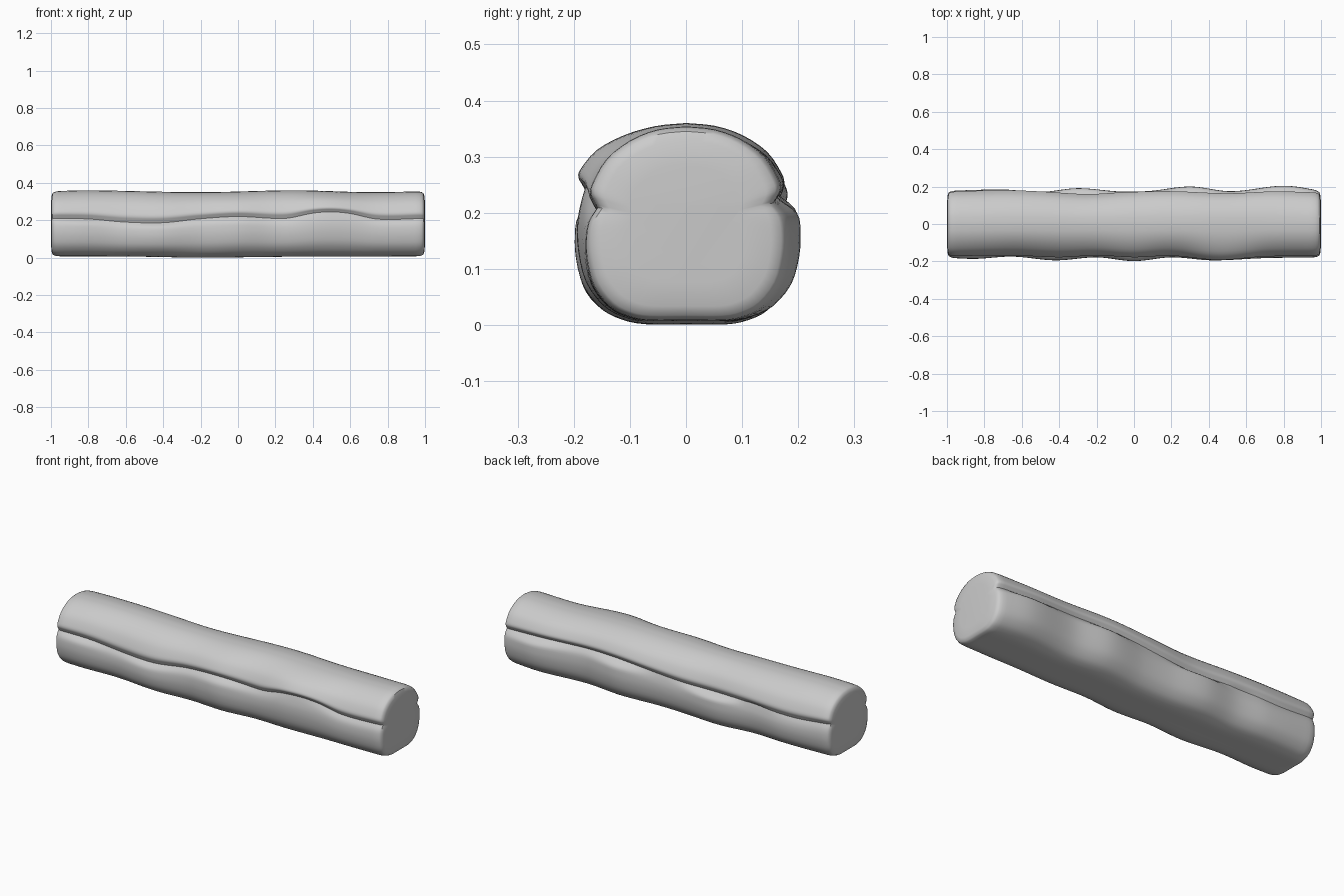
import bpy, bmesh

if "Cube" in bpy.data.objects:
    bpy.data.objects.remove(bpy.data.objects["Cube"])


def curve(keys, t):
    """Catmull-Rom value of (x, value) keys at t."""
    n = len(keys)
    i = max(j for j in range(n - 1) if keys[j][0] <= t or j == 0)
    a, b = keys[i], keys[i + 1]
    p, q = keys[max(i - 1, 0)], keys[min(i + 2, n - 1)]
    h = b[0] - a[0]
    m0 = (b[1] - p[1]) / (b[0] - p[0]) * h
    m1 = (q[1] - a[1]) / (q[0] - a[0]) * h
    s = (t - a[0]) / h
    return ((2*s**3 - 3*s*s + 1) * a[1] + (s**3 - 2*s*s + s) * m0
            + (3*s*s - 2*s**3) * b[1] + (s**3 - s*s) * m1)


def smooth(points, steps=3):
    ys = [(i, p[0]) for i, p in enumerate(points)]
    zs = [(i, p[1]) for i, p in enumerate(points)]
    return [(curve(ys, i / steps), curve(zs, i / steps))
            for i in range((len(points) - 1) * steps + 1)]


# wavy seam height, lower bulge and upper bulge along the length, per side
seam = {-1: [(-1, .21), (-.8, .207), (-.6, .19), (-.4, .187), (-.2, .208), (0, .22),
             (.25, .21), (.4, .238), (.5, .245), (.6, .236), (.75, .206), (1, .21)],
        1: [(-1, .217), (-.77, .2), (-.5, .207), (-.14, .205), (.3, .235), (.67, .23), (1, .217)]}
lower = {-1: [(-1, .18), (-.85, .186), (-.65, .174), (-.42, .194), (-.2, .178), (0, .198),
              (.2, .178), (.42, .194), (.7, .182), (1, .178)],
         1: [(-1, .177), (-.7, .184), (-.5, .171), (-.3, .191), (-.08, .174), (.08, .176),
             (.3, .2), (.52, .175), (.8, .204), (1, .178)]}
upper = {-1: [(-1, .172), (-.65, .168), (-.4, .178), (-.2, .168), (0, .178), (.2, .17),
              (.45, .192), (.7, .174), (1, .17)],
         1: [(-1, .172), (-.7, .181), (-.5, .174), (-.25, .16), (-.05, .17), (.2, .175),
             (.5, .164), (.75, .174), (1, .168)]}
top = [(-1, .355), (-.8, .36), (-.2, .35), (.3, .36), (.7, .35), (1, .355)]
bottom = [(-1, .008), (-.6, .007), (-.2, .001), (.3, .006), (1, .008)]


def half(x, side):
    g, w, u = (curve(d[side], x) for d in (seam, lower, upper))
    t, b = curve(top, x), curve(bottom, x)
    gy = min(u, w) - .012
    low = [(0, 0), (.38, 0), (.58, .035), (.76, .12), (.92, .3), (.99, .53), (1, .73), (.97, .88)]
    low = [(w * y, b + z * (g - b)) for y, z in low] + [(gy, g)]
    up = [(.97, .09), (1, .18), (.975, .31), (.83, .6), (.58, .83), (.3, .96), (0, 1)]
    up = [(gy, g)] + [(u * y, g + z * (t - g)) for y, z in up]
    return [(side * y, z) for y, z in smooth(low) + smooth(up)[1:]]


# log body: lofted rings with softly rounded, slightly domed ends
bm = bmesh.new()
stations = [(-1, .6), (-.997, .85), (-.991, .945), (-.983, .972), (-.97, .993)]
stations += [(-.95 + 1.9 * i / 80, 1) for i in range(81)]
stations += [(-x, s) for x, s in reversed(stations[:5])]
rings = []
for x, s in stations:
    outline = half(x, 1) + half(x, -1)[-2:0:-1]
    rings.append([bm.verts.new((x, y * s, .18 + (z - .18) * s)) for y, z in outline])
for a, b in zip(rings, rings[1:]):
    for i in range(len(a)):
        j = (i + 1) % len(a)
        bm.faces.new((a[i], a[j], b[j], b[i]))
bm.faces.new(rings[0])
bm.faces.new(rings[-1])
bmesh.ops.recalc_face_normals(bm, faces=bm.faces[:])
mesh = bpy.data.meshes.new("log")
bm.to_mesh(mesh)
bm.free()
log = bpy.data.objects.new("log", mesh)
bpy.context.collection.objects.link(log)
bpy.context.view_layer.objects.active = log
log.select_set(True)
bpy.ops.object.shade_smooth_by_angle(angle=0.7)
